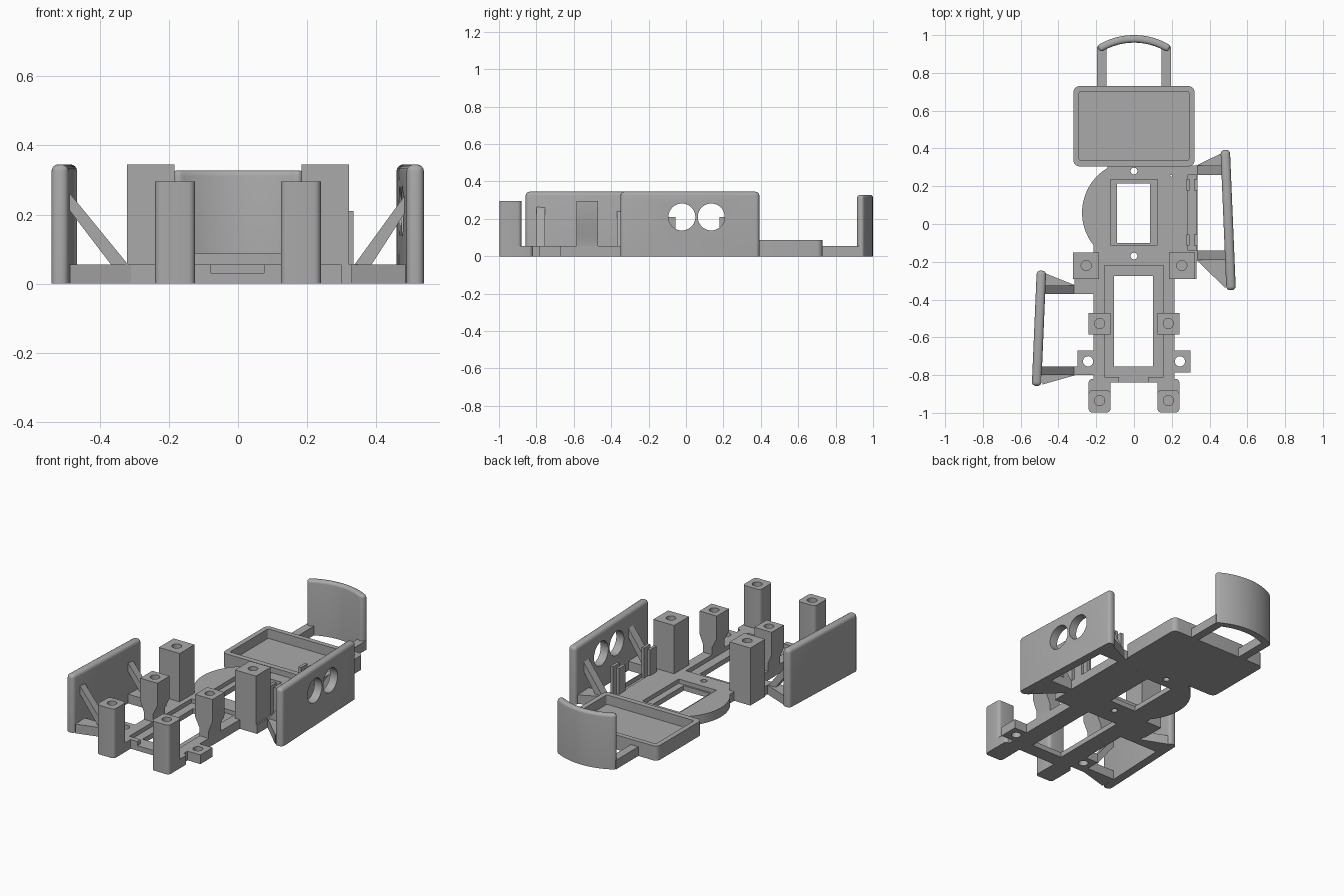
import bpy, bmesh, math
from mathutils import Vector, Matrix

old = bpy.data.objects.get("Cube")
if old:
    bpy.data.objects.remove(old, do_unlink=True)

grey = bpy.data.materials.new("plain grey")
grey.use_nodes = True
grey.diffuse_color = (0.4, 0.4, 0.4, 1)
grey.node_tree.nodes["Principled BSDF"].inputs["Base Color"].default_value = (0.4, 0.4, 0.4, 1)

T = 0.055  # base thickness
LEDGE = 0.03  # floor height of the recesses


def finish(bm, name):
    bmesh.ops.recalc_face_normals(bm, faces=bm.faces)
    me = bpy.data.meshes.new(name)
    bm.to_mesh(me)
    bm.free()
    ob = bpy.data.objects.new(name, me)
    bpy.context.collection.objects.link(ob)
    me.materials.append(grey)
    return ob


def prism(name, pts, lo, hi, axis="z"):
    """Extrude a 2D outline along z, or an x-z outline along y."""
    bm = bmesh.new()
    place = (lambda p, d: (p[0], p[1], d)) if axis == "z" else (lambda p, d: (p[0], d, p[1]))
    face = bm.faces.new([bm.verts.new(place(p, lo)) for p in pts])
    ext = bmesh.ops.extrude_face_region(bm, geom=[face])
    verts = [g for g in ext["geom"] if isinstance(g, bmesh.types.BMVert)]
    bmesh.ops.translate(bm, verts=verts, vec=Vector(place((0, 0), hi - lo)))
    return finish(bm, name)


def box(name, x0, x1, y0, y1, z0=0, z1=T, r=0):
    pts = [(x0, y0), (x1, y0), (x1, y1), (x0, y1)]
    if r:
        inset = [(x0 + r, y0 + r), (x1 - r, y0 + r), (x1 - r, y1 - r), (x0 + r, y1 - r)]
        pts = [(cx + r * math.cos(a), cy + r * math.sin(a))
               for i, (cx, cy) in enumerate(inset)
               for a in [math.pi * (1 + i / 2 + k / 10) for k in range(6)]]
    return prism(name, pts, z0, z1)


def disc(name, x, y, r, z0, z1, n=24):
    return prism(name, [(x + r * math.cos(math.tau * i / n), y + r * math.sin(math.tau * i / n))
                        for i in range(n)], z0, z1)


def combine(ob, others, op):
    for o in others:
        o.hide_render = True
        mod = ob.modifiers.new(op, "BOOLEAN")
        mod.operation, mod.solver, mod.object = op, "EXACT", o
        bpy.context.view_layer.objects.active = ob
        bpy.ops.object.modifier_apply(modifier=mod.name)
        bpy.data.objects.remove(o, do_unlink=True)
    return ob


def smooth(ob):
    bpy.ops.object.select_all(action="DESELECT")
    ob.select_set(True)
    bpy.context.view_layer.objects.active = ob
    bpy.ops.object.shade_smooth_by_angle(angle=math.radians(35))


def round_edges(ob, width):
    """Round every edge that is sharp and not on the ground."""
    bm = bmesh.new()
    bm.from_mesh(ob.data)
    edges = [e for e in bm.edges if max(v.co.z for v in e.verts) > 0.01
             and e.calc_face_angle(0) > 0.7]
    bmesh.ops.bevel(bm, geom=edges, offset=width, segments=4, profile=0.5, affect="EDGES")
    bm.to_mesh(ob.data)
    bm.free()


# Base: front frame, round middle, neck and tabs joined into one plate
base = box("base_plate", -0.215, 0.215, -0.84, -0.1)
adds = [disc("middle_disc", 0, 0.06, 0.275, 0, T, 64),
        box("neck", -0.14, 0.14, -0.2, 0.32),
        box("right_pillar_foot", -0.315, -0.18, -0.37, -0.15),
        box("left_pillar_foot", 0.18, 0.33, -0.29, -0.145),
        box("clip_strip", 0.2, 0.335, -0.17, 0.28)]
for s in (-1, 1):
    adds += [box("tab", *sorted((s * 0.19, s * 0.3)), -0.785, -0.67),
             box("front_foot", *sorted((s * 0.125, s * 0.24)), -0.995, -0.82, r=0.02)]
# side arms
adds += [box("arm", 0.13, 0.485, 0.26, 0.31), box("arm", 0.2, 0.5, -0.19, -0.14),
         box("arm", -0.49, -0.2, -0.37, -0.325), box("arm", -0.51, -0.2, -0.8, -0.755)]
combine(base, adds, "UNION")
cuts = [box("frame_recess", -0.155, 0.155, -0.81, -0.22, LEDGE, 0.1),
        box("frame_window", -0.105, 0.1, -0.755, -0.275, -0.1, 0.1),
        box("front_notch", -0.08, 0.075, -0.9, -0.8, LEDGE, 0.1),
        box("neck_recess", -0.125, 0.125, -0.11, 0.235, LEDGE, 0.1),
        box("neck_window", -0.09, 0.085, -0.1, 0.215, -0.1, 0.1),
        box("clip_gap", 0.287, 0.33, -0.139, 0.259, LEDGE, 0.1)]
cuts += [disc("screw_hole", 0, y, 0.018, -0.1, 0.2) for y in (0.28, -0.17)]
cuts += [disc("tab_hole", s * 0.243, -0.727, 0.027, -0.1, 0.2) for s in (-1, 1)]
combine(base, cuts, "DIFFERENCE")
smooth(base)

# Pillars with blind screw holes
for s, side in ((-1, "right"), (1, "left")):
    cx = s * 0.253
    p = box(side + "_tall_pillar", cx - 0.069, cx + 0.069, -0.29, -0.15, 0, 0.345)
    combine(p, [disc("hole", cx, -0.22, 0.027, 0.2, 0.5)], "DIFFERENCE")
    smooth(p)
    # middle pillars narrow towards the rail
    prof = [(0.155, LEDGE), (0.215, LEDGE), (0.215, 0.1), (0.24, 0.16),
            (0.24, 0.295), (0.125, 0.295), (0.125, 0.16), (0.155, 0.1)]
    p = prism(side + "_middle_pillar", [(s * x, z) for x, z in prof], -0.585, -0.47, "y")
    combine(p, [disc("hole", s * 0.182, -0.527, 0.027, 0.18, 0.5)], "DIFFERENCE")
    smooth(p)
    p = box(side + "_front_pillar", *sorted((s * 0.124, s * 0.24)), -0.998, -0.88, 0, 0.295, r=0.02)
    combine(p, [disc("hole", s * 0.182, -0.935, 0.027, 0.16, 0.5)], "DIFFERENCE")
    smooth(p)

# Rear tray
tray = box("rear_tray", -0.32, 0.32, 0.305, 0.73, 0, 0.087, r=0.03)
combine(tray, [box("tray_hollow", -0.29, 0.29, 0.337, 0.7, LEDGE, 0.2, r=0.008)], "DIFFERENCE")
smooth(tray)

# Curved rear bumper and its two arms
for s, side in ((-1, "right"), (1, "left")):
    box(side + "_bumper_arm", *sorted((s * 0.145, s * 0.195)), 0.72, 0.94)
R, CY, N = 0.37, 0.63, 16
half = math.asin(0.198 / R)
angles = [math.pi / 2 - half + 2 * half * i / N for i in range(N + 1)]
outline = [(R * math.cos(a), CY + R * math.sin(a)) for a in angles]
outline += [((R - 0.04) * math.cos(a), CY + (R - 0.04) * math.sin(a)) for a in reversed(angles)]
bumper = prism("rear_bumper", outline, 0, 0.328)
round_edges(bumper, 0.016)
smooth(bumper)


def wall(name, a, b, holes=()):
    """Upright side wall running between two ground points."""
    a, b = Vector(a), Vector(b)
    d = (b - a).normalized()
    n = Vector((-d.y, d.x)) * 0.025
    ob = prism(name, [a + n, b + n, b - n, a - n], 0, 0.345)
    round_edges(ob, 0.02)
    for y in holes:
        bm = bmesh.new()
        bmesh.ops.create_cone(bm, cap_ends=True, segments=40, radius1=0.072, radius2=0.072, depth=0.4,
                              matrix=Matrix.Translation((a.x, y, 0.21)) @ Matrix.Rotation(math.pi / 2, 4, "Y"))
        combine(ob, [finish(bm, "hole")], "DIFFERENCE")
    smooth(ob)


wall("left_side_wall", (0.483, 0.392), (0.514, -0.35), (-0.022, 0.135))
wall("right_side_wall", (-0.49, -0.247), (-0.516, -0.857))

# Sloping braces and flat corner gussets behind the walls
for name, s, foot, y0, y1, tip, edge in (
        ("left_rear", 1, 0.33, 0.26, 0.31, 0.385, 0.31),
        ("left_front", 1, 0.33, -0.19, -0.14, -0.34, -0.19),
        ("right_rear", -1, 0.31, -0.37, -0.325, -0.255, -0.325),
        ("right_front", -1, 0.31, -0.8, -0.755, -0.85, -0.8)):
    prism(name + "_brace", [(s * foot, T - 0.01), (s * (foot + 0.05), T - 0.01),
                            (s * 0.49, 0.215), (s * 0.49, 0.265)], y0, y1, "y")
    prism(name + "_gusset", [(s * foot, edge), (s * 0.485, edge), (s * 0.485, tip)], 0, T)

# Clip posts in pairs
for i, y in enumerate((-0.115, 0.178)):
    for j, x in enumerate((0.277, 0.317)):
        box(f"clip_post_{i}_{j}", x, x + 0.018, y, y + 0.06, 0.02, 0.21)
